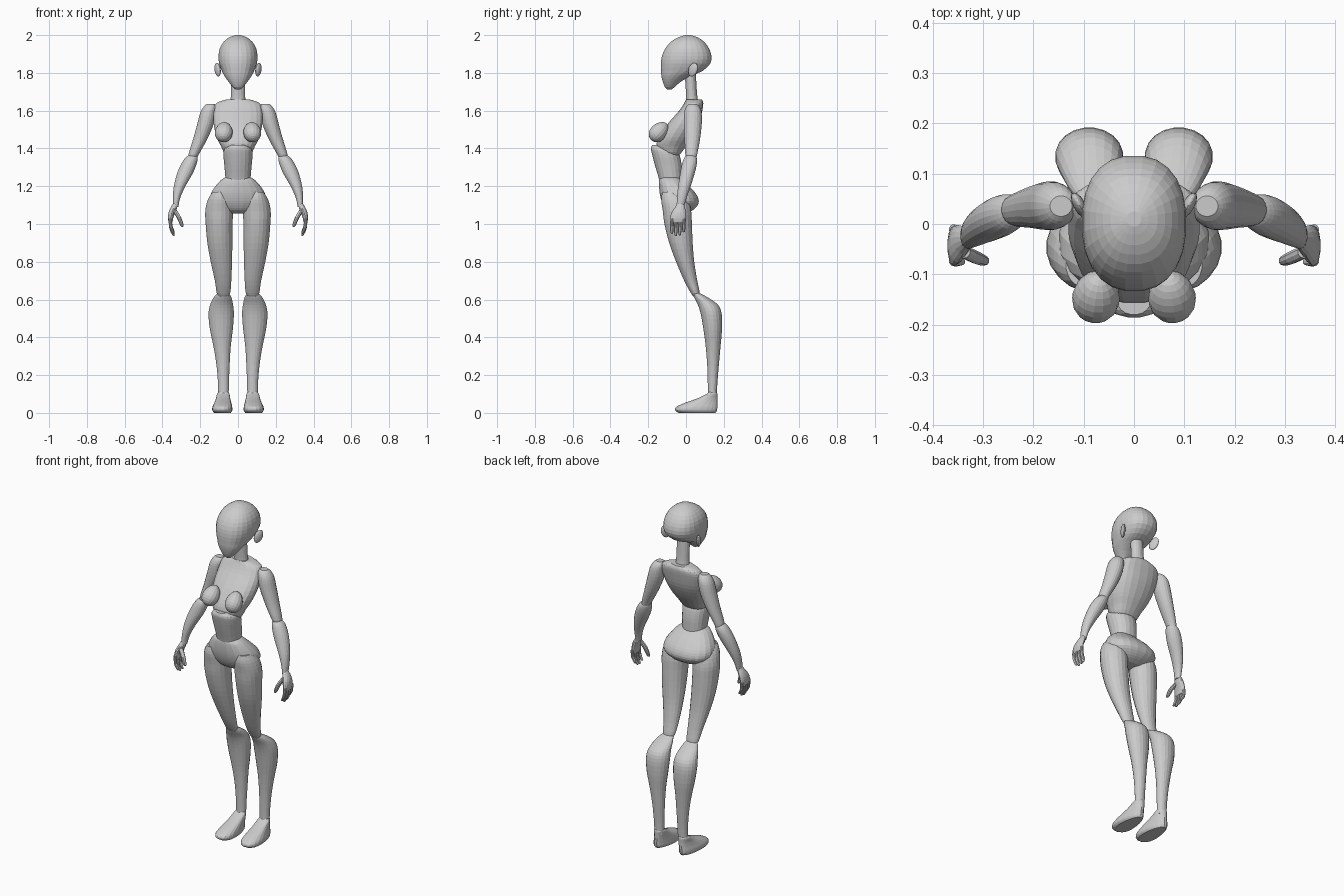
import bpy, bmesh, math
from mathutils import Vector, Matrix


def spline(rows, steps):
    """Catmull-Rom interpolation through the section rows."""
    out = []
    for i in range(len(rows) - 1):
        a, b, c, d = (rows[max(i - 1, 0)], rows[i], rows[i + 1], rows[min(i + 2, len(rows) - 1)])
        for k in range(steps):
            t = k / steps
            out.append([0.5 * (2 * q + (r - p) * t + (2 * p - 5 * q + 4 * r - s) * t * t
                               + (3 * q - p - 3 * r + s) * t ** 3) for p, q, r, s in zip(a, b, c, d)])
    out.append(list(rows[-1]))
    return out


def loft(name, rows, n=20, steps=3, power=2.0, egg=0.0, side=1, tilt=0.0):
    """Rows are (z, x centre, half width, front y, back y)."""
    bm = bmesh.new()
    rings = []
    for z, x, rx, y0, y1 in spline(rows, steps):
        ring = []
        for i in range(n):
            a = 2 * math.pi * (i + 0.5) / n
            c, s = math.cos(a), math.sin(a)
            u = math.copysign(abs(c) ** (2 / power), c)
            v = math.copysign(abs(s) ** (2 / power), s)
            dy = v * (y1 - y0) / 2
            ring.append(bm.verts.new((side * (x + u * max(rx, 0.003) * (1 - egg * v)),
                                      (y0 + y1) / 2 + dy, z + tilt * dy)))
        rings.append(ring)
    for a, b in zip(rings, rings[1:]):
        for i in range(n):
            j = (i + 1) % n
            bm.faces.new((a[i], a[j], b[j], b[i]))
    bm.faces.new(rings[0])
    bm.faces.new(rings[-1])
    bmesh.ops.recalc_face_normals(bm, faces=bm.faces)
    return finish(name, bm)


def finish(name, bm):
    me = bpy.data.meshes.new(name)
    bm.to_mesh(me)
    bm.free()
    ob = bpy.data.objects.new(name, me)
    bpy.context.collection.objects.link(ob)
    return ob


def digit(name, pts, r, side):
    """Small tapered finger through three points, rounded at the tip."""
    rows = []
    for (x, y, z), k in zip(pts, (1.0, 1.0, 0.75)):
        rows.append((z, x, r * k, y - r * k, y + r * k))
    x, y, z = pts[-1]
    rows.append((z - r * 0.6, x - r * 0.2, r * 0.25, y - r * 0.25, y + r * 0.25))
    loft(name, rows, n=10, steps=2, side=side)


def ellipsoid(name, loc, radii, rot, taper=0.0):
    bm = bmesh.new()
    bmesh.ops.create_uvsphere(bm, u_segments=16, v_segments=12, radius=1)
    for v in bm.verts:
        k = 1 - taper * v.co.z
        v.co.x *= k
        v.co.y *= k
        v.co = Vector(a * b for a, b in zip(v.co, radii))
    turn = Matrix.Rotation(rot[2], 4, 'Z') @ Matrix.Rotation(rot[0], 4, 'X')
    bmesh.ops.transform(bm, matrix=Matrix.Translation(loc) @ turn, verts=bm.verts)
    finish(name, bm)


# Head and neck
loft("head", [
    (1.712, 0, .012, -.098, -.076), (1.725, 0, .028, -.112, -.06), (1.755, 0, .052, -.124, -.025),
    (1.785, 0, .073, -.131, .03), (1.81, 0, .086, -.133, .088), (1.85, 0, .101, -.134, .13),
    (1.89, 0, .104, -.128, .136), (1.93, 0, .097, -.11, .122), (1.965, 0, .076, -.08, .096),
    (1.988, 0, .047, -.042, .062), (2.0, 0, .014, -.005, .025)], n=24, steps=2, power=2.3)
loft("neck", [(1.62, 0, .044, .0, .07), (1.68, 0, .038, .0, .06), (1.75, 0, .037, -.004, .055),
              (1.83, 0, .036, -.01, .05)])

# Torso
loft("chest", [
    (1.352, 0, .035, -.09, -.05), (1.37, 0, .07, -.13, -.03), (1.41, 0, .09, -.157, .0),
    (1.46, 0, .114, -.145, .035), (1.53, 0, .13, -.098, .07), (1.6, 0, .13, -.037, .087),
    (1.64, 0, .115, -.01, .092), (1.66, 0, .06, .0, .085)], power=2.3)
loft("abdomen", [
    (1.2, 0, .066, -.135, -.02), (1.25, 0, .068, -.147, -.02), (1.31, 0, .073, -.165, -.022),
    (1.37, 0, .078, -.181, -.035), (1.4, 0, .07, -.186, -.06), (1.418, 0, .035, -.18, -.11)], power=2.2)
loft("pelvis", [
    (1.055, 0, .06, -.075, .0), (1.075, 0, .1, -.105, .04), (1.11, 0, .143, -.126, .068),
    (1.15, 0, .148, -.138, .06), (1.19, 0, .128, -.143, .028), (1.23, 0, .094, -.143, -.015),
    (1.248, 0, .066, -.135, -.032)], power=2.3)

for s, w in ((1, "right"), (-1, "left")):
    # Breast and ear
    ellipsoid("breast_" + w, (s * .075, -.143, 1.488), (.047, .045, .06), (-.75, 0, s * .15), .12)
    ellipsoid("ear_" + w, (s * .108, .037, 1.817), (.012, .026, .038), (-.4, 0, -s * .5))

    # Leg
    loft("thigh_" + w, [
        (.615, .077, .02, .04, .065), (.635, .077, .036, .025, .073), (.7, .079, .044, -.01, .06),
        (.8, .088, .057, -.053, .044), (.9, .096, .067, -.09, .036), (1.0, .1, .072, -.115, .032),
        (1.07, .1, .074, -.124, .028), (1.13, .098, .062, -.132, .01), (1.17, .1, .035, -.125, -.04)],
        side=s)
    loft("calf_" + w, [
        (.08, .077, .028, .115, .163), (.15, .077, .029, .115, .166), (.25, .079, .035, .112, .174),
        (.35, .084, .046, .104, .183), (.44, .088, .061, .092, .191), (.52, .089, .068, .078, .19),
        (.57, .087, .062, .063, .172), (.61, .082, .048, .044, .118), (.635, .078, .03, .035, .07)],
        side=s)
    loft("foot_" + w, [
        (.0, .082, .042, -.04, .158), (.012, .083, .051, -.058, .165), (.03, .083, .051, -.055, .167),
        (.05, .081, .045, -.015, .167), (.075, .079, .037, .055, .167), (.1, .078, .032, .108, .167),
        (.113, .077, .022, .118, .16)], egg=.22, power=2.2, side=s)

    # Arm
    loft("upper_arm_" + w, [
        (1.33, .245, .02, .01, .052), (1.37, .234, .028, -.004, .06), (1.45, .2, .038, -.008, .075),
        (1.53, .172, .044, -.012, .084), (1.59, .158, .042, -.01, .083), (1.62, .149, .034, .0, .072),
        (1.635, .145, .022, .015, .056)], side=s)
    loft("forearm_" + w, [
        (1.09, .33, .014, -.05, -.01), (1.14, .325, .02, -.048, .004), (1.2, .309, .031, -.042, .025),
        (1.27, .28, .042, -.031, .047), (1.32, .259, .041, -.021, .058), (1.35, .246, .033, -.01, .057),
        (1.367, .239, .018, .008, .043)], side=s)

    # Hand
    loft("palm_" + w, [
        (1.008, .357, .01, -.075, -.008), (1.03, .357, .014, -.083, -.003), (1.06, .35, .018, -.077, -.002),
        (1.085, .34, .018, -.06, -.005), (1.112, .33, .012, -.045, -.013)], n=14, steps=2, side=s)
    for i, length in enumerate((.058, .07, .066, .05)):
        y = -.073 + i * .021
        digit("finger_%d_%s" % (i + 1, w), [(.358, y, 1.03), (.356, y - .002, 1.012 - length * .45),
              (.342, y - .002, 1.012 - length)], .0095, s)
    digit("thumb_" + w, [(.338, -.055, 1.075), (.313, -.067, 1.035), (.297, -.073, .993)], .013, s)
